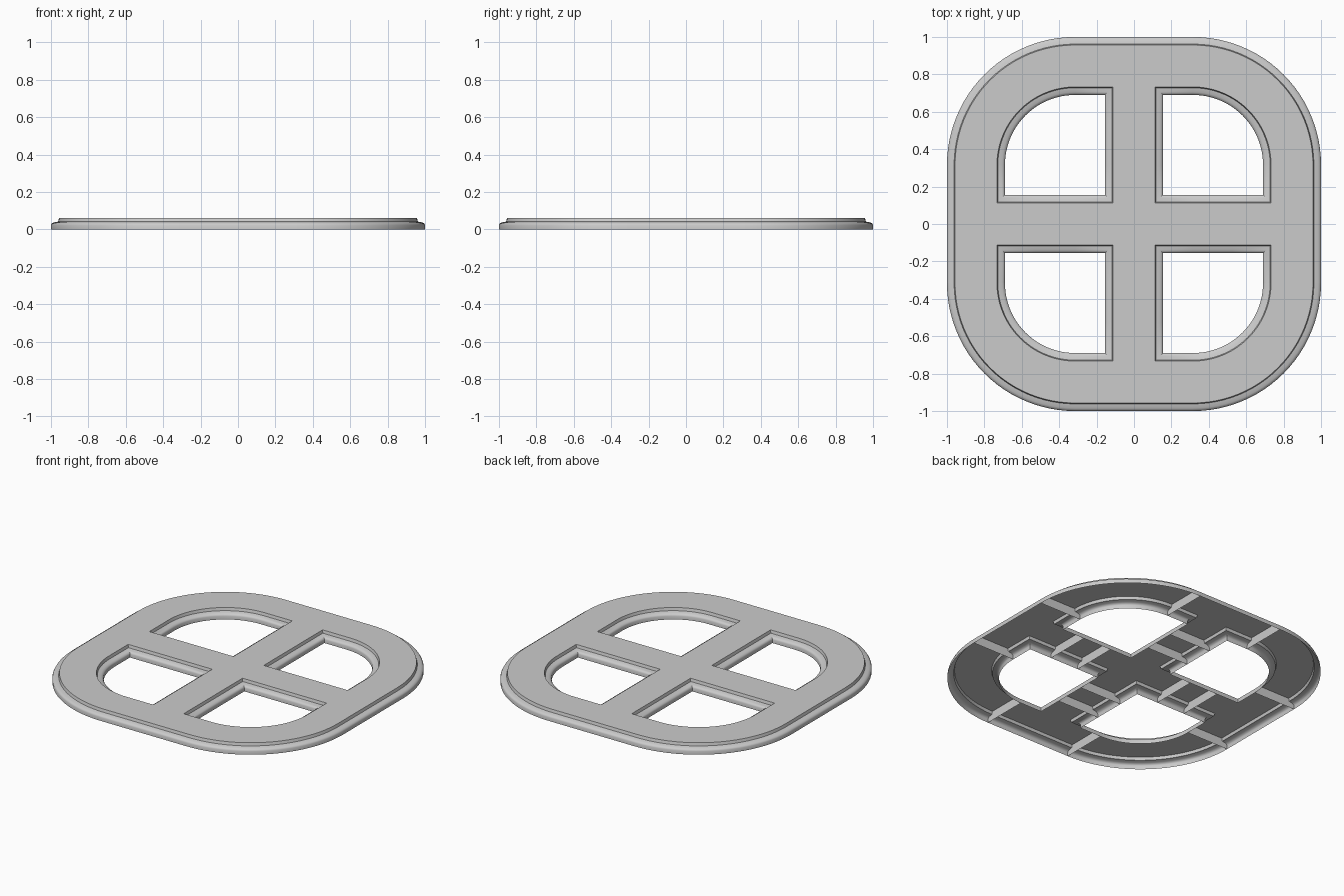
import bpy, bmesh, math
from mathutils import Vector, Matrix

if "Cube" in bpy.data.objects:
    bpy.data.objects.remove(bpy.data.objects["Cube"])

R = 0.845      # centreline of the outer ring
C = 0.315      # corner arc centre / junction half length
S = 0.525      # inner end of the side junctions
# half cross-section: distance from centreline, height (open underneath)
PROFILE = [(0, .06), (.112, .06), (.117, .041), (.140, .037),
           (.151, .031), (.155, .023), (.155, 0)]


def sweep(bm, path):
    """Sweep the half section along (point, side vector) pairs and cap both ends."""
    rows = []
    for p, n in path:
        p, n = Vector(p), Vector(n)
        rows.append([bm.verts.new((*(p + n * d), z)) for d, z in PROFILE])
    for a, b in zip(rows, rows[1:]):
        for i in range(len(PROFILE) - 1):
            bm.faces.new((a[i], a[i + 1], b[i + 1], b[i]))
    for (p, n), row in ((path[0], rows[0]), (path[-1], rows[-1])):
        bm.faces.new(row + [bm.verts.new((*p, 0))])


def piece(name, paths, turn=0):
    bm = bmesh.new()
    for path in paths:
        sweep(bm, path)
    bmesh.ops.remove_doubles(bm, verts=bm.verts, dist=1e-5)
    # drop walls left inside a junction, keep the outward orientation
    bmesh.ops.recalc_face_normals(bm, faces=bm.faces)
    top = [f for f in bm.faces if abs(f.normal.z) > .99]
    if top and top[0].normal.z < 0:
        bmesh.ops.reverse_faces(bm, faces=bm.faces)
    bm.transform(Matrix.Rotation(turn, 4, 'Z'))
    me = bpy.data.meshes.new(name)
    bm.to_mesh(me)
    bm.free()
    ob = bpy.data.objects.new(name, me)
    bpy.context.collection.objects.link(ob)
    bpy.context.view_layer.objects.active = ob
    bpy.ops.object.select_all(action='DESELECT')
    ob.select_set(True)
    bpy.ops.object.shade_smooth_by_angle(angle=math.radians(35))


def arc(side, n=24):
    out = []
    for i in range(n + 1):
        a = math.pi / 2 * i / n
        v = Vector((math.cos(a), math.sin(a)))
        out.append((Vector((C, C)) + v * (R - C), v * side))
    return out


# central four-way crossing
crossing = []
for sx in (1, -1):
    for sy in (1, -1):
        crossing.append([((sx * C, 0), (0, sy)), ((0, 0), (sx, sy)), ((0, sy * C), (sx, 0))])
piece("center_crossing", crossing)

# side junction: straight outer edge plus two inner elbows
junction = [[((-C, R), (0, 1)), ((C, R), (0, 1))]]
for s in (1, -1):
    junction.append([((s * C, R), (0, -1)), ((0, R), (s, -1)), ((0, S), (s, 0))])
# short straight link between crossing and junction
link = [[((0, C), (s, 0)), ((0, S), (s, 0))] for s in (1, -1)]

for k in range(4):
    t = k * math.pi / 2
    piece(f"corner_bend_{k + 1}", [arc(1), arc(-1)], t)
    piece(f"side_junction_{k + 1}", junction, t)
    piece(f"straight_link_{k + 1}", link, t)
